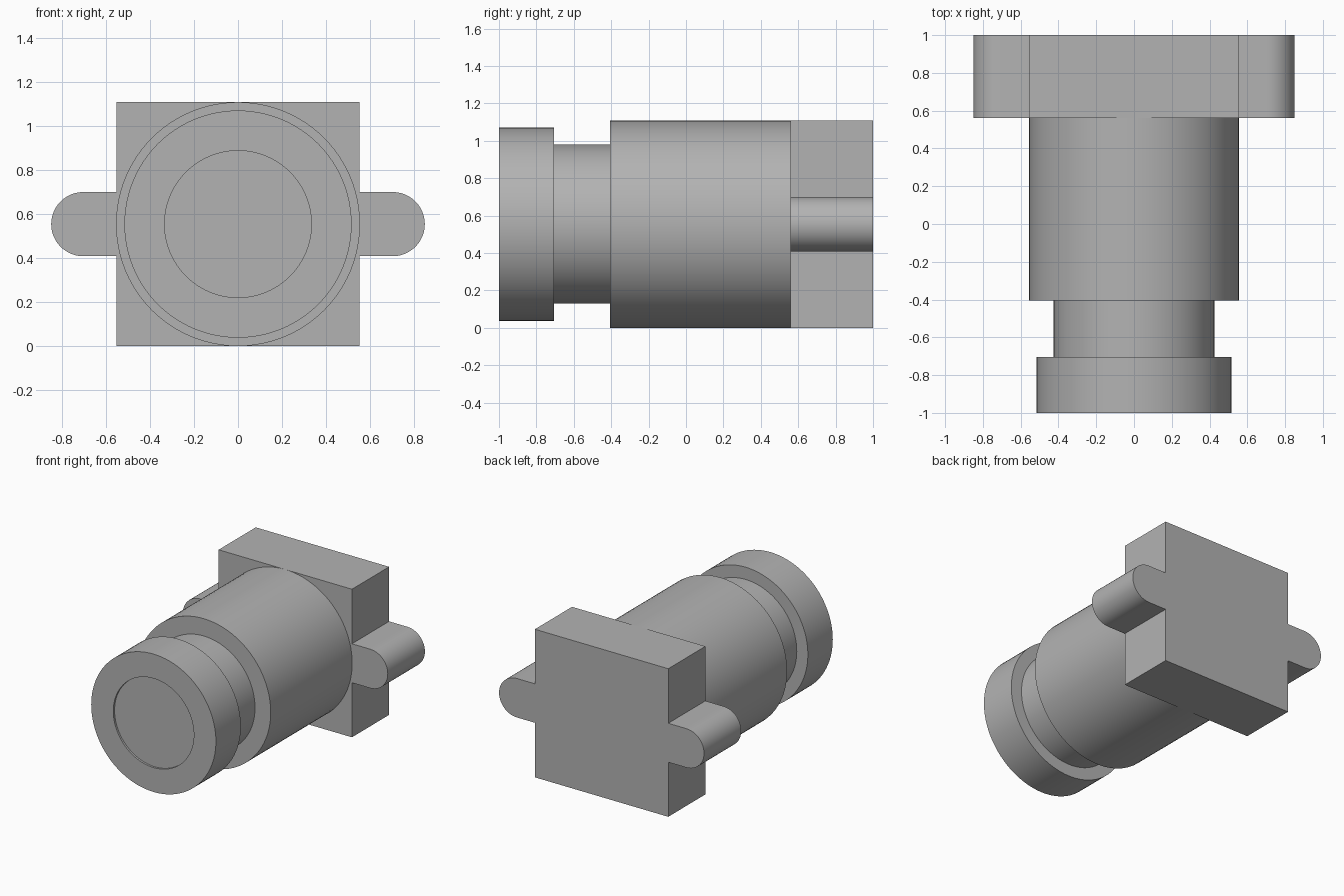
import bpy, bmesh, math

cube = bpy.data.objects.get("Cube")
if cube:
    bpy.data.objects.remove(cube, do_unlink=True)

AXIS_Z = 0.555   # height of the barrel axis
HALF = 0.553     # half width of the back plate
TAB_R = 0.146    # radius of the tab ends
SEGMENTS = 96

GREY = (0.45, 0.45, 0.45, 1.0)
grey = bpy.data.materials.new("plain grey")
grey.use_nodes = True
grey.diffuse_color = GREY
grey.node_tree.nodes["Principled BSDF"].inputs["Base Color"].default_value = GREY


def finish(bm, name):
    bmesh.ops.recalc_face_normals(bm, faces=bm.faces)
    mesh = bpy.data.meshes.new(name)
    bm.to_mesh(mesh)
    bm.free()
    mesh.materials.append(grey)
    obj = bpy.data.objects.new(name, mesh)
    bpy.context.collection.objects.link(obj)
    bpy.ops.object.select_all(action="DESELECT")
    obj.select_set(True)
    bpy.context.view_layer.objects.active = obj
    bpy.ops.object.shade_smooth_by_angle(angle=math.radians(30))
    return obj


def lathe(name, profile):
    """Turn (radius, y) points around the barrel axis and cap both ends."""
    bm = bmesh.new()
    rings = []
    for r, y in profile:
        angles = [math.tau * i / SEGMENTS for i in range(SEGMENTS)]
        rings.append([bm.verts.new((r * math.sin(a), y, AXIS_Z + r * math.cos(a)))
                      for a in angles])
    for a, b in zip(rings, rings[1:]):
        for i in range(SEGMENTS):
            j = (i + 1) % SEGMENTS
            bm.faces.new((a[i], a[j], b[j], b[i]))
    bm.faces.new(rings[0])
    bm.faces.new(rings[-1])
    return finish(bm, name)


def extrude(name, outline, y0, y1):
    """Extrude an (x, z) outline along y."""
    bm = bmesh.new()
    face = bm.faces.new([bm.verts.new((x, y0, z)) for x, z in outline])
    moved = bmesh.ops.extrude_face_region(bm, geom=[face], use_keep_orig=True)
    verts = [v for v in moved["geom"] if isinstance(v, bmesh.types.BMVert)]
    bmesh.ops.translate(bm, verts=verts, vec=(0, y1 - y0, 0))
    return finish(bm, name)


# Stepped barrel: recessed front disc, front collar, neck, main body
lathe("barrel", [
    (0.334, -0.985), (0.334, -1.0),
    (0.517, -1.0), (0.517, -0.705),
    (0.425, -0.705), (0.425, -0.405),
    (0.555, -0.405), (0.555, 0.57),
])

# Back plate with a round-ended tab on each side, drawn as one outline
right_half = [(HALF, 0.0), (HALF, AXIS_Z - TAB_R)]
for i in range(25):
    a = math.pi * (i / 24 - 0.5)
    right_half.append((0.85 - TAB_R + TAB_R * math.cos(a), AXIS_Z + TAB_R * math.sin(a)))
right_half += [(HALF, AXIS_Z + TAB_R), (HALF, 2 * AXIS_Z)]
left_half = [(-x, z) for x, z in reversed(right_half)]
extrude("back_plate", right_half + left_half, 0.56, 1.0)
